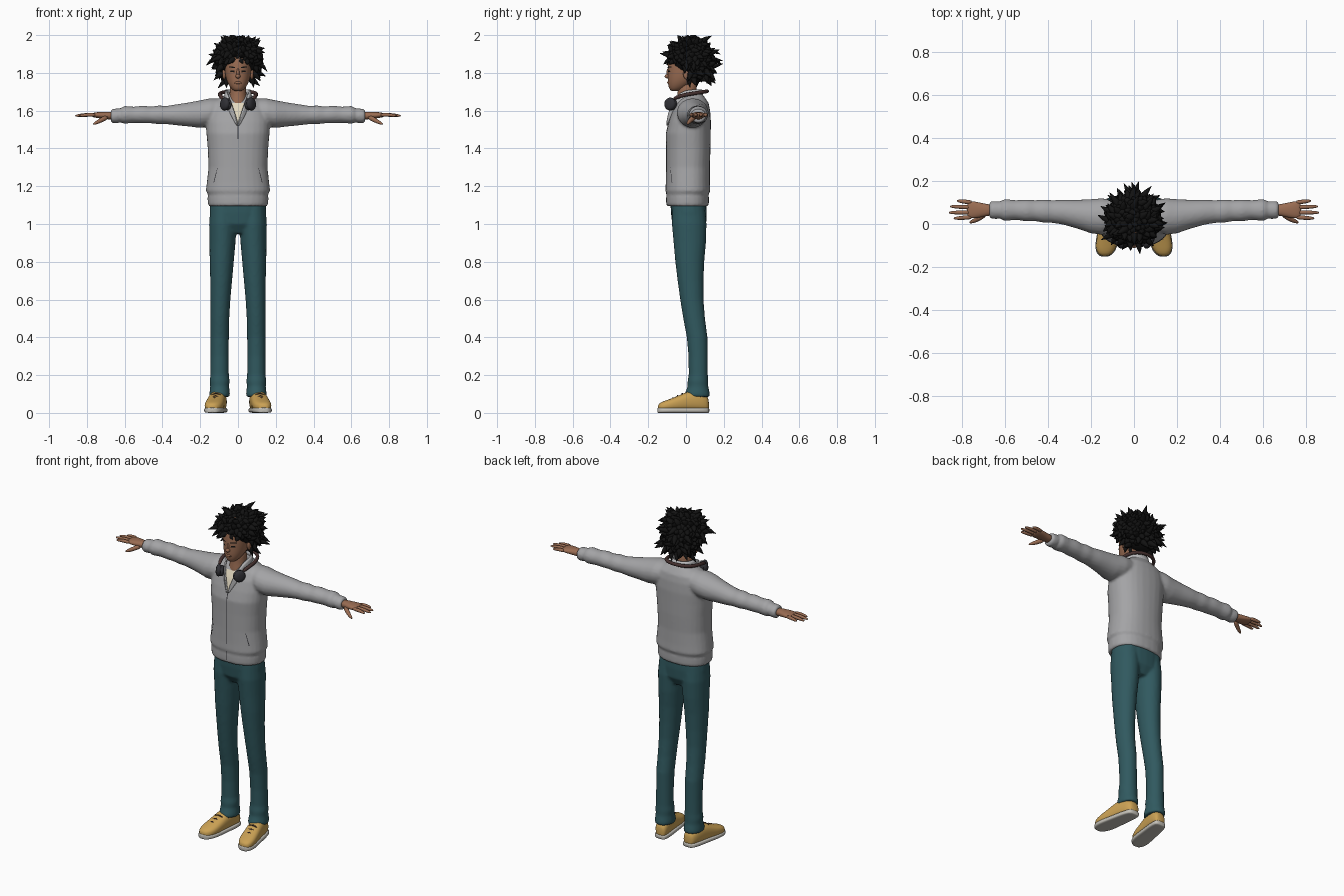
import bpy, bmesh, math, random
from mathutils import Vector, Matrix

random.seed(4)
cube = bpy.data.objects.get("Cube")
if cube:
    bpy.data.objects.remove(cube)


def material(name, r, g, b):
    m = bpy.data.materials.new(name)
    m.use_nodes = True
    m.diffuse_color = (r, g, b, 1)
    shader = m.node_tree.nodes["Principled BSDF"]
    shader.inputs["Base Color"].default_value = (r, g, b, 1)
    shader.inputs["Roughness"].default_value = 0.8
    return m


GREY = material("jacket grey", .37, .37, .38)
PALE = material("collar pale grey", .5, .5, .51)
TEAL = material("trouser teal", .03, .1, .115)
TAN = material("shoe tan", .6, .36, .09)
SOLE = material("sole off white", .55, .53, .48)
SKIN = material("skin brown", .32, .15, .085)
BLACK = material("hair black", .006, .006, .006)
DARK = material("headphone charcoal", .03, .03, .036)
BROWN = material("dark red brown", .06, .03, .028)
CREAM = material("shirt cream", .75, .68, .52)


def loft(bm, rings, n=20, e=2, side=1):
    """Skin closed rings given as centre, u and v; side -1 mirrors in x."""
    loops = []
    for c, u, v in rings:
        loop = []
        for k in range(n):
            a = math.tau * k / n
            cu, cv = (math.copysign(abs(f) ** (2 / e), f) for f in (math.cos(a), math.sin(a)))
            p = Vector(c) + Vector(u) * cu + Vector(v) * cv
            loop.append(bm.verts.new((p.x * side, p.y, p.z)))
        loops.append(loop)
    for a, b in zip(loops, loops[1:]):
        for k in range(n):
            j = (k + 1) % n
            bm.faces.new((a[k], a[j], b[j], b[k]))
    bm.faces.new(loops[0])
    bm.faces.new(loops[-1])


def along(axis, rows):
    """Rings square to an axis: position, two centre values, two radii."""
    for t, a, b, ra, rb in rows:
        if axis == "x":
            yield (t, a, b), (0, ra, 0), (0, 0, rb)
        elif axis == "y":
            yield (a, t, b), (ra, 0, 0), (0, 0, rb)
        else:
            yield (a, b, t), (ra, 0, 0), (0, rb, 0)


def tube(bm, points, radii, n=8, side=1):
    pts = [Vector(p) for p in points]
    rings = []
    for i, r in enumerate(radii):
        d = pts[min(i + 1, len(pts) - 1)] - pts[max(i - 1, 0)]
        q = d.to_track_quat("Z", "Y")
        rings.append((pts[i], q @ Vector((r, 0, 0)), q @ Vector((0, r, 0))))
    loft(bm, rings, n, 2, side)


def ball(bm, centre, radii):
    bmesh.ops.create_uvsphere(bm, u_segments=20, v_segments=14, radius=1,
                              matrix=Matrix.Translation(centre) @ Matrix.Diagonal((*radii, 1)))


def finish(name, bm, mat, subsurf=0, voxel=0):
    bmesh.ops.recalc_face_normals(bm, faces=bm.faces)
    mesh = bpy.data.meshes.new(name)
    bm.to_mesh(mesh)
    bm.free()
    mesh.materials.append(mat)
    for p in mesh.polygons:
        p.use_smooth = True
    ob = bpy.data.objects.new(name, mesh)
    bpy.context.collection.objects.link(ob)
    if subsurf:
        ob.modifiers.new("Rounding", "SUBSURF").levels = subsurf
        ob.modifiers["Rounding"].render_levels = subsurf
    if voxel:
        m = ob.modifiers.new("Fuse", "REMESH")
        m.mode, m.voxel_size, m.use_smooth_shade = "VOXEL", voxel, True
        m = ob.modifiers.new("Soften", "SMOOTH")
        m.factor, m.iterations = .5, 4
    return ob


def decal(name, target, corners, mat, n=10):
    """Thin patch laid on the front of a target; corners are x, z pairs."""
    bpy.context.view_layer.update()
    body = target.evaluated_get(bpy.context.evaluated_depsgraph_get())
    a, b, c, d = (Vector(p) for p in corners)
    bm = bmesh.new()
    grid = []
    for i in range(n + 1):
        low, high = a.lerp(d, i / n), b.lerp(c, i / n)
        row = []
        for j in range(n + 1):
            x, z = low.lerp(high, j / n)
            hit, loc, _, _ = body.ray_cast(Vector((x, -1, z)), Vector((0, 1, 0)))
            row.append(bm.verts.new((x, (loc.y if hit else 0) - .003, z)))
        grid.append(row)
    for r, s in zip(grid, grid[1:]):
        for j in range(n):
            bm.faces.new((r[j], r[j + 1], s[j + 1], s[j]))
    return finish(name, bm, mat)


# Jacket: torso and both sleeves fused into one skin
bm = bmesh.new()
loft(bm, along("z", [(z, 0, y, rx, ry) for z, y, rx, ry in (
    (1.095, .008, .155, .108), (1.105, .008, .16, .113), (1.145, .008, .161, .113),
    (1.155, .008, .158, .111), (1.175, .01, .17, .119), (1.22, .01, .165, .117),
    (1.3, .01, .156, .116), (1.4, .012, .16, .118), (1.48, .012, .167, .119),
    (1.54, .02, .17, .112), (1.6, .028, .163, .1), (1.64, .035, .14, .085),
    (1.67, .035, .09, .065), (1.69, .035, .06, .05))]), 28, 2.3)
sleeve = [(.08, .04, 1.6, .07, .065), (.15, .035, 1.59, .085, .075), (.2, .036, 1.582, .08, .073),
          (.26, .045, 1.58, .068, .064), (.33, .055, 1.578, .058, .055), (.38, .058, 1.577, .053, .048),
          (.42, .06, 1.578, .054, .05), (.46, .062, 1.577, .049, .044), (.5, .063, 1.58, .051, .047),
          (.55, .065, 1.578, .046, .043), (.6, .065, 1.578, .051, .047), (.615, .065, 1.576, .046, .042),
          (.625, .065, 1.575, .038, .035), (.635, .065, 1.573, .042, .039), (.665, .065, 1.572, .041, .038),
          (.672, .065, 1.572, .036, .033)]
for s in (1, -1):
    loft(bm, along("x", sleeve), 20, 2, s)
jacket = finish("jacket", bm, GREY, voxel=.008)

# Trousers: pelvis and two legs
bm = bmesh.new()
loft(bm, along("z", [(1.13, 0, .012, .145, .095), (1.06, 0, .015, .151, .095),
                     (1, 0, .017, .145, .09), (.95, 0, .02, .08, .06)]), 24, 2.3)
leg = [(1.1, .076, .014, .07, .086), (1, .08, .017, .073, .092), (.9, .082, .02, .069, .086),
       (.8, .086, .02, .064, .077), (.7, .089, .024, .058, .069), (.6, .093, .031, .053, .062),
       (.5, .096, .043, .05, .058), (.4, .097, .059, .049, .055), (.3, .097, .064, .048, .051),
       (.2, .097, .065, .049, .051), (.17, .097, .063, .053, .055), (.14, .097, .063, .05, .055),
       (.1, .097, .06, .055, .067), (.085, .097, .06, .053, .066)]
for s in (1, -1):
    loft(bm, along("z", leg), 20, 2, s)
finish("trousers", bm, TEAL, voxel=.008)

# Shoes: tan upper, pale sole and laces, toes turned out
shoe = [(.122, .022, .06), (.112, .037, .085), (.06, .045, .112), (.01, .046, .108), (-.04, .049, .083),
        (-.09, .051, .064), (-.125, .043, .052), (-.143, .027, .042), (-.149, .012, .03)]


def foot_x(y):
    return .097 + (.1 - y) * .16


for s, label in ((1, "left"), (-1, "right")):
    bm = bmesh.new()
    loft(bm, along("y", [(y, foot_x(y), h / 2 + .008, w, h / 2) for y, w, h in shoe]), 20, 2.5, s)
    finish(label + "_shoe", bm, TAN, 1)
    bm = bmesh.new()
    loft(bm, along("y", [(y * 1.02, foot_x(y), .014, w + .003, .014) for y, w, h in shoe]), 20, 4, s)
    finish(label + "_sole", bm, SOLE, 1)
    bm = bmesh.new()
    for y, h in ((-.02, .103), (-.045, .09), (-.07, .079)):
        tube(bm, [(foot_x(y) + dx, y, h - abs(dx) * .35) for dx in (-.024, -.012, 0, .012, .024)],
             [.004] * 5, 6, s)
    finish(label + "_laces", bm, BROWN)

# Hands: palm, four fingers and a thumb
palm = [(.65, .065, 1.573, .026, .022), (.69, .065, 1.574, .028, .02), (.73, .065, 1.576, .039, .018),
        (.765, .067, 1.577, .042, .013), (.778, .067, 1.577, .034, .007)]
fingers = [(.032, .84, .026), (.054, .863, .053), (.077, .858, .082), (.1, .825, .108)]
for s, label in ((1, "left"), (-1, "right")):
    bm = bmesh.new()
    loft(bm, along("x", palm), 16, 2.3, s)
    for y, tip, ty in fingers:
        a, b = Vector((.75, y, 1.577)), Vector((tip, ty, 1.573))
        mid = a.lerp(b, .5) + Vector((0, 0, .004))
        tube(bm, [a, mid, a.lerp(b, .88), b], [.011, .0105, .008, .003], 10, s)
    tube(bm, [(.69, .05, 1.568), (.72, .026, 1.552), (.75, .012, 1.536), (.768, .006, 1.528)],
         [.015, .013, .01, .004], 10, s)
    finish(label + "_hand", bm, SKIN, 1)

# Head, nose, ears and neck
bm = bmesh.new()
loft(bm, along("z", [(z, 0, y, rx, ry) for z, y, rx, ry in (
    (1.703, -.058, .018, .018), (1.712, -.052, .032, .036), (1.735, -.035, .05, .06),
    (1.765, -.018, .063, .08), (1.8, -.006, .07, .091), (1.84, 0, .074, .098),
    (1.9, .01, .074, .1), (1.95, .012, .055, .075), (1.972, .012, .02, .03))]), 24, 2.1)
head = finish("head", bm, SKIN, 1)
bm = bmesh.new()
ball(bm, (0, -.096, 1.782), (.013, .017, .012))
ball(bm, (0, -.092, 1.8), (.008, .012, .025))
ball(bm, (0, -.088, 1.748), (.02, .012, .008))
for s in (1, -1):
    ball(bm, (s * .073, .005, 1.795), (.01, .02, .03))
finish("face_features", bm, SKIN)
bm = bmesh.new()
loft(bm, along("z", [(1.58, 0, .02, .075, .07), (1.64, 0, .008, .055, .062), (1.67, 0, .006, .046, .052),
                     (1.71, 0, .006, .043, .05), (1.76, 0, .008, .045, .05)]), 20)
finish("neck", bm, SKIN, 1)
for s in (1, -1):
    decal("eye", head, [(s * .018, 1.803), (s * .042, 1.805), (s * .04, 1.812), (s * .02, 1.812)], BLACK, 4)
    decal("eyebrow", head, [(s * .015, 1.825), (s * .048, 1.829), (s * .046, 1.834), (s * .015, 1.832)], BLACK, 4)

# Hair: two rounded masses covered in short bent tufts
bm = bmesh.new()


def tufts(centre, radii, count, keep):
    ball(bm, centre, radii)
    for i in range(count):
        z = 1 - 2 * (i + .5) / count
        a = i * math.pi * (3 - math.sqrt(5))
        d = Vector((math.cos(a) * math.sqrt(1 - z * z), math.sin(a) * math.sqrt(1 - z * z), z))
        if not keep(d):
            continue
        bend = Vector([random.uniform(-.6, .6) for _ in range(3)]) + Vector((0, .1, -.3))
        root = Vector(centre) + Vector([p * q for p, q in zip(d, radii)]) - d * .015
        size = random.uniform(.036, .056)
        tube(bm, [root + d * size * t + bend * size * t * t for t in (0, .35, .7, 1)],
             [.02, .018, .011, .001], 6)


tufts((0, .022, 1.88), (.111, .107, .098), 260,
      lambda d: not (d.y < -.3 and d.z < -.2 and abs(d.x) < .75) and d.z > -.6)
tufts((0, .052, 1.825), (.1, .08, .075), 120, lambda d: d.y > -.5 and d.z > -.8)
for v in bm.verts:
    v.co.z = min(v.co.z, 2)
finish("hair", bm, BLACK)

# Collar: turned up around the neck, closing to a point at the zip
base = [(0, .1, 1.66), (.055, .087, 1.655), (.082, .04, 1.65), (.08, -.012, 1.64),
        (.062, -.055, 1.615), (.034, -.084, 1.57), (.006, -.103, 1.515)]
edge = [(0, .088, 1.712), (.047, .076, 1.712), (.069, .035, 1.712), (.066, -.02, 1.705),
        (.05, -.066, 1.665), (.024, -.092, 1.6), (.002, -.107, 1.525)]
bm = bmesh.new()
rows = []
for line in (base, edge):
    path = [(-x, y, z) for x, y, z in reversed(line[1:])] + line
    rows.append([bm.verts.new(p) for p in path])
for k in range(len(rows[0]) - 1):
    bm.faces.new((rows[0][k], rows[0][k + 1], rows[1][k + 1], rows[1][k]))
collar = finish("collar", bm, PALE, 2)
collar.modifiers.new("Cloth", "SOLIDIFY").thickness = .008

# Shirt front, zip and pocket slits laid on the jacket
decal("shirt_front", jacket, [(-.003, 1.535), (.003, 1.535), (.044, 1.64), (-.044, 1.64)], CREAM)
decal("zip", jacket, [(-.0025, 1.45), (.0025, 1.45), (.0025, 1.53), (-.0025, 1.53)], DARK)
decal("zip_seam", jacket, [(-.001, 1.1), (.001, 1.1), (.001, 1.45), (-.001, 1.45)], DARK, 24)
for s in (1, -1):
    decal("pocket_slit", jacket, [(s * .126, 1.22), (s * .13, 1.22), (s * .109, 1.3), (s * .107, 1.3)], DARK)

# Headphones: band behind the neck and two cups on the chest
bm = bmesh.new()
half = [(.078, -.07, 1.66), (.095, -.03, 1.68), (.1, .03, 1.69), (.08, .085, 1.698), (.042, .108, 1.702)]
tube(bm, half + [(0, .114, 1.703)] + [(-x, y, z) for x, y, z in reversed(half)], [.011] * 11, 8)
finish("headphone_band", bm, BROWN, 1)
for s, label in ((1, "left"), (-1, "right")):
    bm = bmesh.new()
    centre, axis = Vector((.066, -.082, 1.635)), Vector((.8, -.55, .1)).normalized()
    tube(bm, [centre + axis * t for t in (-.024, -.02, -.008, -.004, 0, .012, .02, .022)],
         [.018, .031, .034, .028, .036, .034, .024, .008], 20, s)
    finish(label + "_headphone_cup", bm, DARK, 1)
